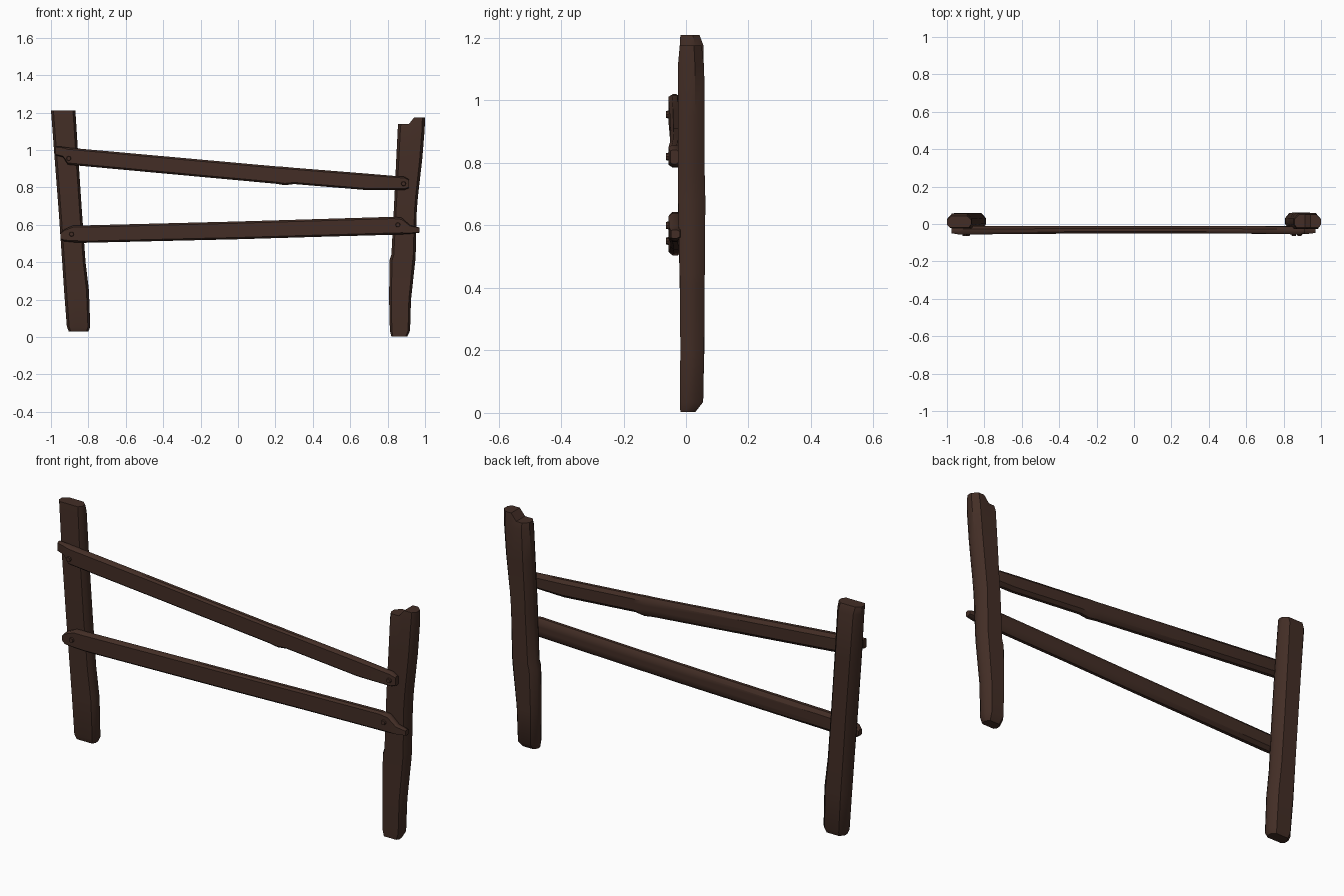
import bpy, bmesh, math
from mathutils import Vector

if "Cube" in bpy.data.objects:
    bpy.data.objects.remove(bpy.data.objects["Cube"])

wood = bpy.data.materials.new("dark brown wood")
wood.use_nodes = True
colour = (0.056, 0.027, 0.019, 1)
wood.diffuse_color = colour
bsdf = wood.node_tree.nodes["Principled BSDF"]
bsdf.inputs["Base Color"].default_value = colour
bsdf.inputs["Roughness"].default_value = 0.9

# Hewn section: (across, depth), front edge first, then the rounder back edge
HALF_FRONT = [(0, .25), (.1, 0), (.4, 0), (.6, 0), (.9, 0), (1, .25)]
HALF_BACK = [(1, .65), (.82, 1), (.6, 1), (.4, 1), (.18, 1), (0, .65)]
SECTION = HALF_FRONT + HALF_BACK


def finish(bm, name):
    bmesh.ops.recalc_face_normals(bm, faces=bm.faces)
    mesh = bpy.data.meshes.new(name)
    bm.to_mesh(mesh)
    bm.free()
    mesh.materials.append(wood)
    obj = bpy.data.objects.new(name, mesh)
    bpy.context.collection.objects.link(obj)
    bpy.ops.object.select_all(action='DESELECT')
    obj.select_set(True)
    bpy.context.view_layer.objects.active = obj
    bpy.ops.object.shade_smooth_by_angle(angle=math.radians(40))
    return obj


def beam(name, stations, upright, notch=0):
    """Loft the section through stations (along, low, high, front, back)."""
    bm = bmesh.new()
    rings = []
    for k, (along, low, high, front, back) in enumerate(stations):
        ring = []
        for u, v in SECTION:
            across, y = low + u * (high - low), front + v * (back - front)
            rise = notch if k == len(stations) - 1 and u > .5 else 0
            ring.append(bm.verts.new((across, y, along + rise) if upright
                                     else (along, y, across)))
        rings.append(ring)
    n = len(SECTION)
    for a, b in zip(rings, rings[1:]):
        for i in range(n):
            j = (i + 1) % n
            bm.faces.new((a[i], a[j], b[j], b[i]))
    # end caps as strips from front to back
    for ring in (rings[0], rings[-1]):
        for i in range(n // 2 - 1):
            bm.faces.new((ring[i], ring[i + 1], ring[n - 2 - i], ring[n - 1 - i]))
    return finish(bm, name)


# Leaning posts
beam("right_post", [
    (.03, -.905, -.80, -.01, .045), (.055, -.915, -.79, -.018, .055),
    (.25, -.93, -.797, -.018, .06), (.40, -.94, -.815, -.02, .06),
    (.65, -.957, -.833, -.025, .06), (.95, -.98, -.853, -.025, .058),
    (1.175, -.997, -.867, -.02, .056), (1.21, -1.0, -.87, -.018, .043)], True)
beam("left_post", [
    (.003, .82, .905, -.018, .03), (.035, .812, .92, -.02, .055),
    (.20, .808, .925, -.018, .058), (.41, .81, .948, -.02, .06),
    (.44, .82, .95, -.02, .06), (.68, .833, .956, -.025, .062),
    (.76, .837, .963, -.026, .06), (.95, .846, .985, -.026, .06),
    (1.11, .854, .998, -.026, .058), (1.14, .857, 1.0, -.02, .05)], True, .035)

# Slanting rails nailed to the front
beam("upper_rail", [
    (-.975, .972, 1.02, -.05, -.02), (-.935, .962, 1.017, -.056, -.015),
    (-.91, .922, 1.013, -.056, -.012), (-.4, .875, .967, -.052, -.01),
    (.2, .82, .913, -.05, -.01), (.25, .812, .91, -.05, -.01),
    (.30, .818, .905, -.05, -.01), (.7, .785, .873, -.052, -.012),
    (.89, .787, .857, -.056, -.015), (.915, .797, .842, -.05, -.02)], False)
beam("lower_rail", [
    (-.95, .525, .555, -.048, -.02), (-.93, .512, .575, -.055, -.015),
    (-.88, .507, .597, -.056, -.012), (-.82, .504, .597, -.054, -.01),
    (0, .523, .618, -.05, -.01), (.4, .535, .63, -.05, -.01),
    (.83, .547, .643, -.054, -.012), (.875, .549, .638, -.056, -.012),
    (.92, .552, .598, -.054, -.015), (.97, .558, .586, -.048, -.02)], False)

# Round wooden pegs
PEGS = {"upper_right_peg": (-.905, .955), "upper_left_peg": (.885, .82),
        "lower_right_peg": (-.89, .55), "lower_left_peg": (.855, .60)}
for name, (x, z) in PEGS.items():
    bm = bmesh.new()
    bmesh.ops.create_cone(bm, cap_ends=True, segments=8, radius1=.016,
                          radius2=.011, depth=.025)
    bmesh.ops.rotate(bm, verts=bm.verts, cent=(0, 0, 0),
                     matrix=Vector((0, 0, 1)).rotation_difference(
                         Vector((0, -1, 0))).to_matrix())
    bmesh.ops.translate(bm, verts=bm.verts, vec=(x, -.052, z))
    finish(bm, name)
